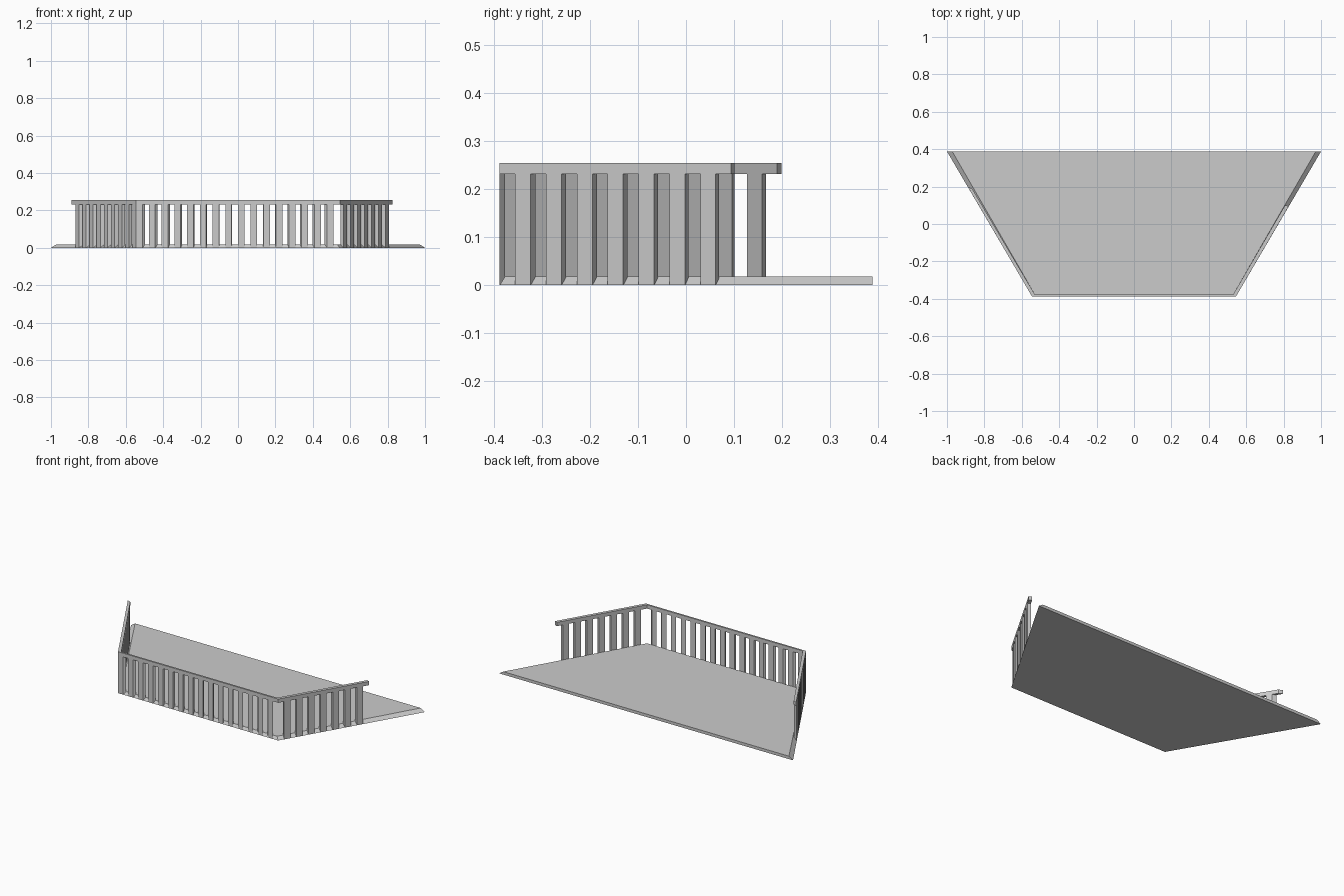
import bpy, bmesh
from mathutils import Vector

if "Cube" in bpy.data.objects:
    bpy.data.objects.remove(bpy.data.objects["Cube"])


def make(name, bm):
    bmesh.ops.recalc_face_normals(bm, faces=bm.faces)
    me = bpy.data.meshes.new(name)
    bm.to_mesh(me)
    bm.free()
    ob = bpy.data.objects.new(name, me)
    bpy.context.collection.objects.link(ob)
    return ob


def prism(bm, low, high, z0, z1):
    """Solid between a lower and an upper outline."""
    a = [bm.verts.new((p[0], p[1], z0)) for p in low]
    b = [bm.verts.new((p[0], p[1], z1)) for p in high]
    n = len(a)
    bm.faces.new(a[::-1])
    bm.faces.new(b)
    for i in range(n):
        j = (i + 1) % n
        bm.faces.new((a[i], a[j], b[j], b[i]))


# Trapezoid floor slab with sloped front and side edges
bm = bmesh.new()
prism(bm,
      [(-0.545, -0.388), (0.545, -0.388), (1, 0.388), (-1, 0.388)],
      [(-0.53, -0.377), (0.53, -0.377), (0.972, 0.388), (-0.972, 0.388)],
      0, 0.018)
make("floor_slab", bm)

# Outer and inner path of the railing: left end, two corners, right end
outer = [Vector(p) for p in ((-0.889, 0.199), (-0.545, -0.388), (0.545, -0.388), (0.827, 0.094))]
inner = [Vector(p) for p in ((-0.866, 0.190), (-0.53, -0.377), (0.53, -0.377), (0.808, 0.101))]

# Top rail, mitred at the corners
bm = bmesh.new()
outline = outer + inner[::-1]
prism(bm, outline, outline, 0.232, 0.255)
make("top_rail", bm)


def balusters(name, a, b, units, first):
    """Posts fill every second unit of the run from corner a to b."""
    bm = bmesh.new()
    for k in range(first, units, 2):
        t0, t1 = k / units, (k + 1) / units
        quad = [outer[a].lerp(outer[b], t0), outer[a].lerp(outer[b], t1),
                inner[a].lerp(inner[b], t1), inner[a].lerp(inner[b], t0)]
        prism(bm, quad, quad, 0, 0.232)
    make(name, bm)


# Rows of flat posts under the rail
balusters("left_balusters", 1, 0, 18, 0)
balusters("front_balusters", 1, 2, 32, 0)
balusters("right_balusters", 2, 3, 15, 1)
